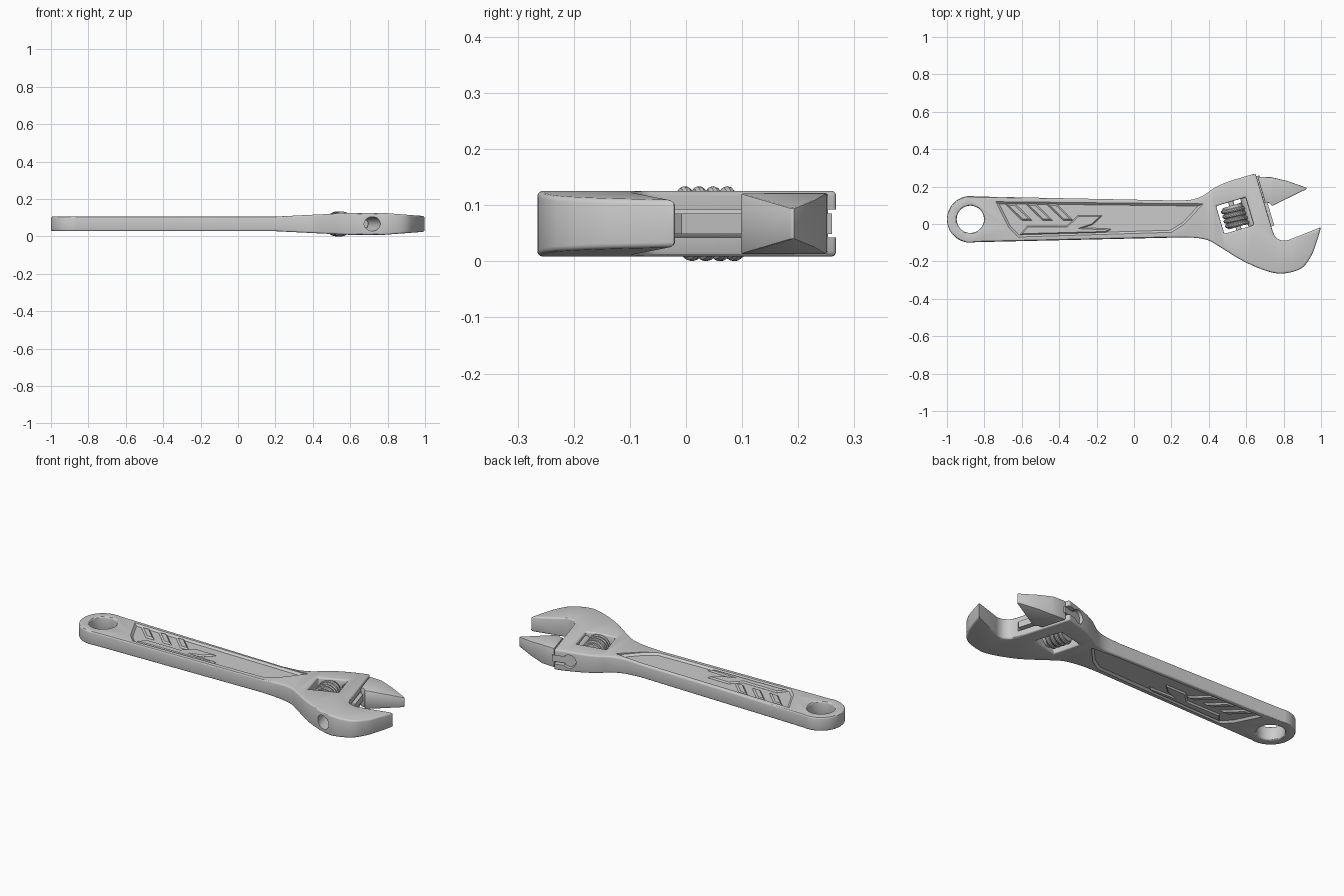
import bpy, bmesh
from math import sin, cos, pi, radians
from mathutils import Matrix, Vector

if "Cube" in bpy.data.objects:
    bpy.data.objects.remove(bpy.data.objects["Cube"])

ZC = 0.067                      # mid-plane of the tool
TILT = radians(16.5)            # lean of the jaw slide


def frame(x, y, lx=0, ly=0):
    return (Matrix.Translation((x, y, ZC)) @ Matrix.Rotation(TILT, 4, 'Z')
            @ Matrix.Translation((lx, ly, 0)))


def make(name, bm):
    me = bpy.data.meshes.new(name)
    bm.to_mesh(me)
    bm.free()
    ob = bpy.data.objects.new(name, me)
    bpy.context.collection.objects.link(ob)
    return ob


def prism(name, pts, lo, hi, side=False, taper=None):
    """Extrude an outline from lo to hi; taper=(inset, depth) slopes the hi end."""
    bm = bmesh.new()
    place = (lambda a, b, h: (a, h, b)) if side else (lambda a, b, h: (a, b, h))
    f = bm.faces.new([bm.verts.new(place(a, b, lo)) for a, b in pts])
    ext = bmesh.ops.extrude_face_region(bm, geom=[f])['geom']
    off = Vector(place(0, 0, hi - lo))
    bmesh.ops.translate(bm, vec=off, verts=[g for g in ext if isinstance(g, bmesh.types.BMVert)])
    bmesh.ops.recalc_face_normals(bm, faces=bm.faces)
    if taper:
        end = [g for g in ext if isinstance(g, bmesh.types.BMFace)]
        bmesh.ops.inset_region(bm, faces=end, thickness=taper[0], depth=taper[1],
                               use_even_offset=True)
    return make(name, bm)


def box(name, mat, size):
    bm = bmesh.new()
    bmesh.ops.create_cube(bm, size=1, matrix=mat @ Matrix.Diagonal((*size, 1)))
    return make(name, bm)


def rod(name, mat, r, length, seg=40, upright=False):
    bm = bmesh.new()
    turn = Matrix() if upright else Matrix.Rotation(pi / 2, 4, 'X')
    bmesh.ops.create_cone(bm, cap_ends=True, segments=seg, radius1=r, radius2=r,
                          depth=length, matrix=mat @ turn)
    return make(name, bm)


def slab(name, half):
    """Side silhouette from (x, half thickness) pairs."""
    pts = [(x, ZC + h) for x, h in half] + [(x, ZC - h) for x, h in reversed(half)]
    return prism(name, pts, -0.6, 0.6, side=True)


def spline(p, n=5):
    p = [Vector(q) for q in p]
    p = [2 * p[0] - p[1]] + p + [2 * p[-1] - p[-2]]
    out = []
    for a, b, c, d in zip(p, p[1:], p[2:], p[3:]):
        for i in range(n):
            t = i / n
            out.append(0.5 * (2 * b + (c - a) * t + (2 * a - 5 * b + 4 * c - d) * t * t
                              + (3 * b - a - 3 * c + d) * t ** 3))
    return [tuple(v) for v in out + [p[-2]]]


def boolean(ob, cutter, op='DIFFERENCE'):
    m = ob.modifiers.new('cut', 'BOOLEAN')
    m.operation, m.object, m.solver = op, cutter, 'EXACT'
    cutter.hide_render = True
    cutter.hide_set(True)
    cutters.append(cutter)


def bevel(ob, width, seg=3):
    m = ob.modifiers.new('bevel', 'BEVEL')
    m.width, m.segments, m.limit_method = width, seg, 'ANGLE'
    m.angle_limit = radians(35)
    m.use_clamp_overlap = False


def finish(ob):
    """Apply modifiers and smooth by angle."""
    dg = bpy.context.evaluated_depsgraph_get()
    me = bpy.data.meshes.new_from_object(ob.evaluated_get(dg))
    name = ob.name
    bpy.data.objects.remove(ob)
    new = bpy.data.objects.new(name, me)
    bpy.context.collection.objects.link(new)
    bpy.ops.object.select_all(action='DESELECT')
    new.select_set(True)
    bpy.context.view_layer.objects.active = new
    bpy.ops.object.shade_smooth_by_angle(angle=radians(30))


cutters = []
parts = []

# Handle, head and fixed jaw outline
ring = [(-0.875 + 0.125 * cos(radians(a)), 0.025 + 0.125 * sin(radians(a)))
        for a in range(78, 283, 6)]
lower = spline([(0.2, -0.073), (0.3, -0.072), (0.39, -0.085), (0.46, -0.123), (0.565, -0.188),
                (0.685, -0.243), (0.785, -0.265), (0.89, -0.24), (0.945, -0.175),
                (0.975, -0.1), (1.0, -0.017)])
throat = spline([(0.742, -0.04), (0.757, -0.07), (0.785, -0.087), (0.815, -0.088), (0.84, -0.08)], 4)
upper = spline([(0.65, 0.27), (0.58, 0.25), (0.5, 0.225), (0.43, 0.193), (0.37, 0.152),
                (0.3, 0.129), (0.2, 0.126)])
body = prism('wrench_body', ring + lower + throat[::-1] + upper, -0.05, 0.2)
parts.append(body)
boolean(body, slab('body_side', [(-1.1, 0.039), (0.2, 0.039), (0.42, 0.05), (0.6, 0.0585),
                                 (0.78, 0.0585), (1.1, 0.034)]), 'INTERSECT')

# Hanging hole and worm window
boolean(body, rod('hang_hole', Matrix.Translation((-0.875, 0.025, ZC)), 0.073, 0.4, 48, True))
boolean(body, box('worm_window', frame(0.54, 0.045), (0.165, 0.155, 0.4)))
bevel(body, 0.009)

# Slide bore and its neck, open at the upper end of the head
boolean(body, rod('slide_bore', frame(0.63, 0.045), 0.038, 0.9))
boolean(body, box('slide_neck', frame(0.63, 0.045, 0.065, 0.125), (0.13, 0.45, 0.05)))

# Handle recess with raised ribs and stepped panel, on both faces
recess = [(-0.74, 0.12), (0.37, 0.108), (0.27, 0.0), (0.2, -0.045), (-0.62, -0.07), (-0.67, -0.02)]
panel = [(-0.61, -0.058), (-0.57, -0.01), (-0.36, -0.01), (-0.3, 0.045), (-0.17, 0.045),
         (-0.22, -0.003), (-0.27, -0.02), (-0.12, -0.026), (-0.15, -0.046)]
for tag, s in (('top', 1), ('bottom', -1)):
    boolean(body, prism('recess_' + tag, recess, ZC + s * 0.08, ZC + s * 0.0395,
                        taper=(0.012, 0.011)))
    for i in range(3):
        x = -0.69 + 0.11 * i
        rib = [(x, 0.108), (x + 0.055, 0.108), (x + 0.145, 0.02), (x + 0.09, 0.02)]
        parts.append(prism(f'grip_rib_{tag}_{i}', rib, ZC + s * 0.02, ZC + s * 0.029,
                           taper=(0.008, 0.008)))
    parts.append(prism('grip_panel_' + tag, panel, ZC + s * 0.02, ZC + s * 0.029,
                       taper=(0.006, 0.008)))

# Movable jaw with its web and rack
jaw = prism('movable_jaw', [(0.66, 0.253), (0.735, 0.25), (0.82, 0.23), (0.925, 0.193),
                            (0.92, 0.185), (0.738, 0.097), (0.722, 0.113), (0.701, 0.115)],
            -0.05, 0.2)
boolean(jaw, slab('jaw_side', [(0.6, 0.055), (0.74, 0.054), (0.95, 0.024)]), 'INTERSECT')
bevel(jaw, 0.004, 2)
parts += [jaw,
          box('jaw_web', frame(0.63, 0.045, 0.05, 0.055), (0.1, 0.28, 0.036)),
          rod('jaw_rack', frame(0.63, 0.045, 0, 0.055), 0.034, 0.28)]

# Adjusting worm: core, pin and helical thread
parts += [rod('worm_core', frame(0.54, 0.042), 0.054, 0.118),
          rod('worm_pin', frame(0.54, 0.042), 0.014, 0.2, 20)]
cu = bpy.data.curves.new('worm_thread', 'CURVE')
cu.dimensions, cu.bevel_depth, cu.bevel_resolution, cu.use_fill_caps = '3D', 0.011, 3, True
sp = cu.splines.new('POLY')
n = 4 * 32
sp.points.add(n)
for i, p in enumerate(sp.points):
    a = 2 * pi * i / 32
    p.co = (*(frame(0.54, 0.042) @ Vector((0.056 * cos(a), 0.105 * (i / n - 0.5), 0.056 * sin(a)))), 1)
thread = bpy.data.objects.new('worm_thread', cu)
bpy.context.collection.objects.link(thread)
parts.append(thread)

bpy.context.view_layer.update()
for ob in parts:
    finish(ob)
for c in cutters:
    bpy.data.objects.remove(c)
